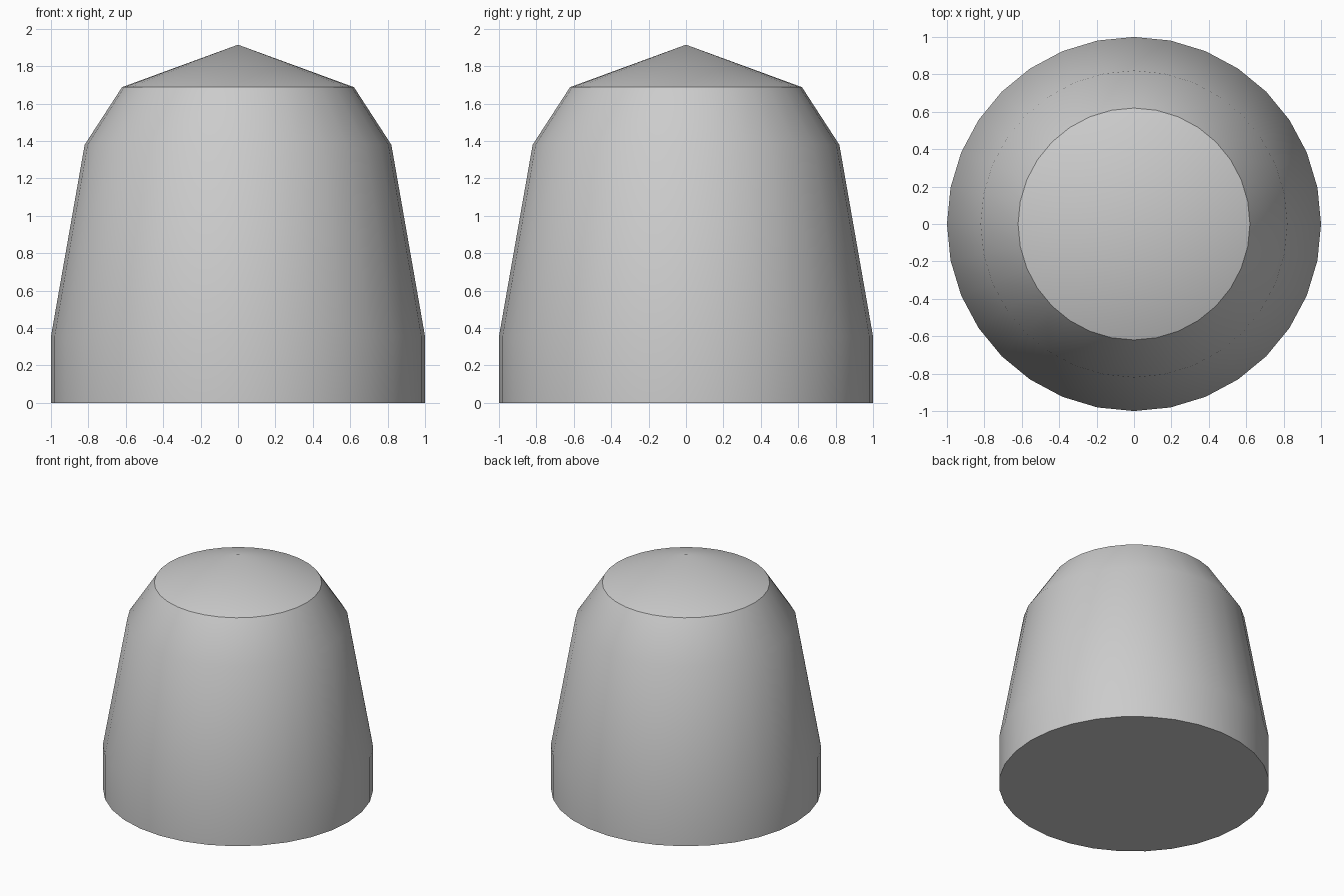
import bpy
import bmesh
import math

cube = bpy.data.objects.get("Cube")
if cube:
    bpy.data.objects.remove(cube, do_unlink=True)

SIDES = 32

# Plain grey finish
grey = bpy.data.materials.new("light_grey")
grey.use_nodes = True
colour = (0.6, 0.6, 0.6, 1.0)
grey.diffuse_color = colour
grey.node_tree.nodes["Principled BSDF"].inputs["Base Color"].default_value = colour

# Tapered body: (radius, height) from the base up to the shoulder rim
profile = [(1.0, 0.0), (1.0, 0.355), (0.82, 1.38), (0.62, 1.688)]
apex_height = 1.915

bm = bmesh.new()
rings = []
for radius, height in profile:
    ring = []
    for i in range(SIDES):
        angle = math.tau * i / SIDES
        ring.append(bm.verts.new((radius * math.cos(angle), radius * math.sin(angle), height)))
    rings.append(ring)

# Side walls
for lower, upper in zip(rings, rings[1:]):
    for i in range(SIDES):
        j = (i + 1) % SIDES
        bm.faces.new((lower[i], lower[j], upper[j], upper[i]))

# Flat underside and shallow conical top
bm.faces.new(list(reversed(rings[0])))
apex = bm.verts.new((0, 0, apex_height))
for i in range(SIDES):
    bm.faces.new((rings[-1][i], rings[-1][(i + 1) % SIDES], apex))

mesh = bpy.data.meshes.new("tapered_body")
bm.to_mesh(mesh)
bm.free()
mesh.materials.append(grey)
body = bpy.data.objects.new("tapered_body", mesh)
bpy.context.collection.objects.link(body)

# Smooth walls with crisp base and top rims
bpy.ops.object.select_all(action="DESELECT")
body.select_set(True)
bpy.context.view_layer.objects.active = body
bpy.ops.object.shade_smooth_by_angle(angle=math.radians(30))
